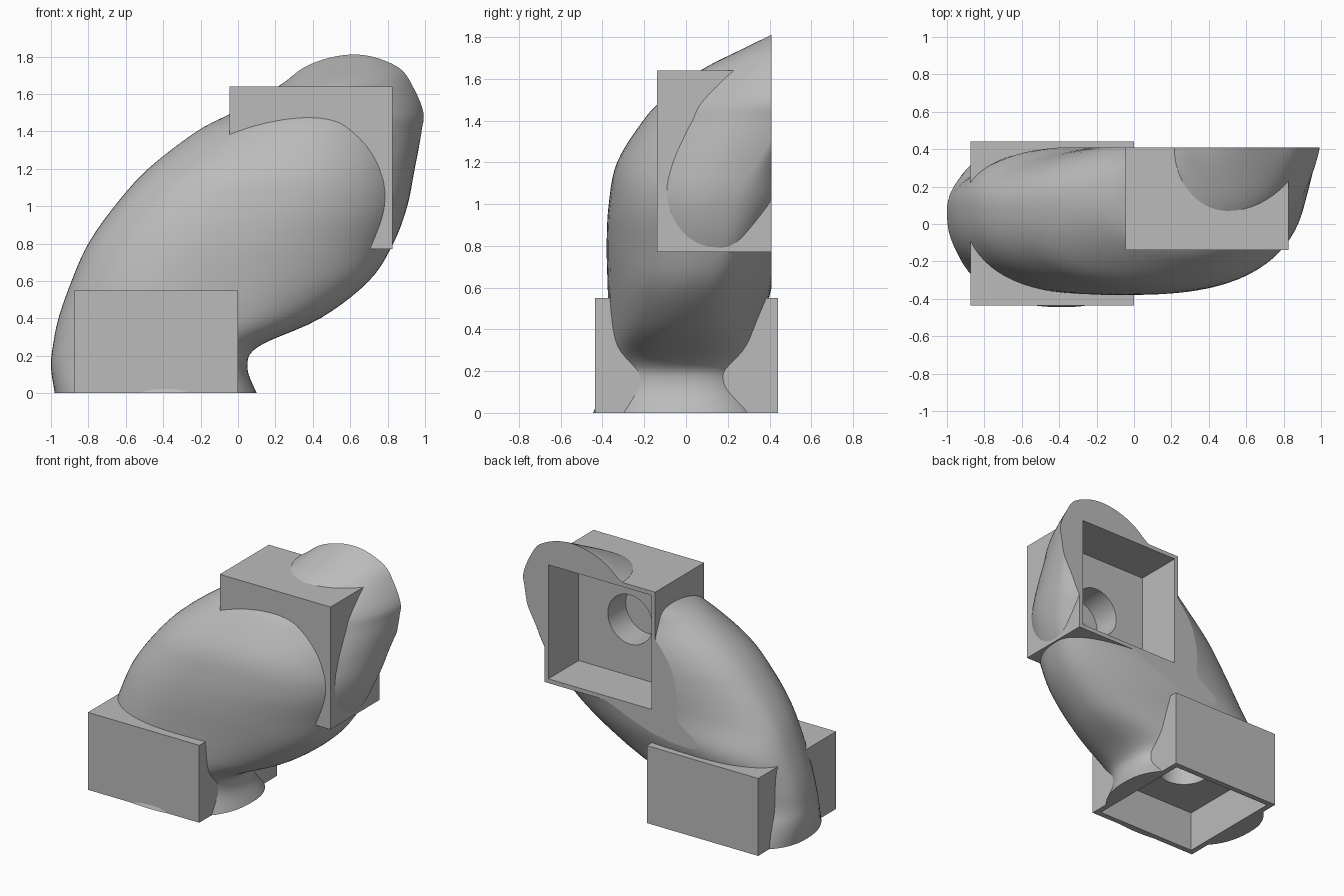
import bpy, bmesh
from math import sin, cos, pi, radians
from mathutils import Vector

default = bpy.data.objects.get("Cube")
if default:
    bpy.data.objects.remove(default, do_unlink=True)

# single material
grey = bpy.data.materials.new("plain_grey")
grey.use_nodes = True
colour = (0.5, 0.5, 0.5, 1)
grey.diffuse_color = colour
grey.node_tree.nodes["Principled BSDF"].inputs["Base Color"].default_value = colour


def add_object(name, bm, helper=True):
    """Turn a bmesh into a linked object."""
    bmesh.ops.recalc_face_normals(bm, faces=bm.faces)
    mesh = bpy.data.meshes.new(name)
    bm.to_mesh(mesh)
    bm.free()
    mesh.materials.append(grey)
    obj = bpy.data.objects.new(name, mesh)
    obj.hide_render = helper
    bpy.context.collection.objects.link(obj)
    return obj


def box(name, low, high):
    """Box between two opposite corners."""
    low, high = Vector(low), Vector(high)
    bm = bmesh.new()
    bmesh.ops.create_cube(bm, size=1)
    bmesh.ops.scale(bm, vec=high - low, verts=bm.verts)
    bmesh.ops.translate(bm, vec=(low + high) / 2, verts=bm.verts)
    return add_object(name, bm)


def cylinder(name, start, end, radius):
    """Round bar between two points."""
    start, end = Vector(start), Vector(end)
    axis = end - start
    bm = bmesh.new()
    bmesh.ops.create_cone(bm, cap_ends=True, segments=48, radius1=radius,
                          radius2=radius, depth=axis.length)
    bmesh.ops.rotate(bm, cent=(0, 0, 0), verts=bm.verts,
                     matrix=Vector((0, 0, 1)).rotation_difference(axis).to_matrix())
    bmesh.ops.translate(bm, vec=(start + end) / 2, verts=bm.verts)
    return add_object(name, bm)


def smooth_between(a, b, c, d, t):
    """Catmull-Rom blend between rows b and c."""
    return [(2 * q + (r - p) * t + (2 * p - 5 * q + 4 * r - s) * t ** 2
             + (3 * q - p - 3 * r + s) * t ** 3) / 2
            for p, q, r, s in zip(a, b, c, d)]


def combine(target, other, operation):
    """Apply one boolean and drop the helper."""
    mod = target.modifiers.new(operation.lower(), "BOOLEAN")
    mod.operation, mod.solver, mod.object = operation, "EXACT", other
    bpy.context.view_layer.objects.active = target
    bpy.ops.object.modifier_apply(modifier=mod.name)
    bpy.data.objects.remove(other, do_unlink=True)


# body slices: height, then x and y of the left, right, front and back extremes
SLICES = [
    (-.06, -.97, .05, .13, .02, -.38, -.46, -.45, .46),
    (0, -.98, .05, .1, .02, -.38, -.445, -.45, .445),
    (.14, -1, .06, .05, 0, -.32, -.385, -.5, .37),
    (.25, -.99, .07, .11, 0, -.31, -.37, -.45, .34),
    (.4, -.96, .09, .44, .04, -.28, -.37, -.42, .35),
    (.6, -.89, .09, .7, .09, -.2, -.375, -.3, .41),
    (.8, -.8, .08, .83, .17, -.05, -.38, .14, .426),
    (1, -.66, .08, .905, .21, .1, -.37, .55, .475),
    (1.2, -.48, .09, .945, .34, .22, -.33, .59, .5),
    (1.4, -.22, .12, .985, .48, .33, -.205, .66, .54),
    (1.5, -.03, .22, 1.012, .59, .4, -.11, .68, .64),
    (1.64, .215, .41, .99, .7, .5, .07, .62, .74),
    (1.74, .345, .45, .92, .6, .58, .265, .63, .7),
    (1.83, .5, .55, .77, .57, .63, .45, .64, .68),
]
SIDES, STEPS = 72, 5

rows = []
for i in range(len(SLICES) - 1):
    a, d = SLICES[max(i - 1, 0)], SLICES[min(i + 2, len(SLICES) - 1)]
    rows += [smooth_between(a, SLICES[i], SLICES[i + 1], d, k / STEPS)
             for k in range(STEPS)]
rows.append(SLICES[-1])

# swept body lofted through the slices, fuller than an ellipse low down
bm = bmesh.new()
rings = []
for z, xl, yl, xr, yr, xf, yf, xb, yb in rows:
    power = .87 + .13 * min(max((z - 1.1) / .3, 0), 1)
    ring = []
    for k in range(SIDES):
        c, s = cos(2 * pi * k / SIDES), sin(2 * pi * k / SIDES)
        side_x, side_y = (xr, yr) if c > 0 else (xl, yl)
        end_x, end_y = (xb, yb) if s > 0 else (xf, yf)
        ring.append(bm.verts.new((end_x + (side_x - end_x) * abs(c) ** power,
                                  side_y + (end_y - side_y) * abs(s) ** power, z)))
    rings.append(ring)
for low, high in zip(rings, rings[1:]):
    for k in range(SIDES):
        n = (k + 1) % SIDES
        bm.faces.new((low[k], low[n], high[n], high[k]))
bm.faces.new(rings[0][::-1])
bm.faces.new(rings[-1])
duct = add_object("elbow_duct", bm, helper=False)

# upper socket and the flat flange behind it
combine(duct, box("upper_socket", (-.045, -.14, .77), (.825, .8, 1.64)), "UNION")
combine(duct, box("back_cut", (-2, .41, -1), (2, 2, 3)), "DIFFERENCE")

# lower socket and the flat foot
combine(duct, box("lower_socket", (-.875, -.435, -.05), (0, .44, .55)), "UNION")
combine(duct, box("floor_cut", (-2, -2, -1), (2, 2, 0)), "DIFFERENCE")

# openings and the round holes behind them
cutters = [
    box("lower_opening", (-.835, -.395, -.2), (-.04, .4, .29)),
    box("upper_opening", (-.015, .07, .8), (.795, .6, 1.61)),
    cylinder("lower_hole", (-.44, 0, .2), (-.44, 0, .55), .17),
    cylinder("upper_hole", (.39, .2, 1.2), (.39, -.13, 1.2), .175),
]
for cutter in cutters:
    combine(duct, cutter, "DIFFERENCE")

# smooth body, flat socket faces
bpy.ops.object.select_all(action="DESELECT")
duct.select_set(True)
bpy.context.view_layer.objects.active = duct
bpy.ops.object.shade_smooth_by_angle(angle=radians(32))
for face in duct.data.polygons:
    if max(abs(v) for v in face.normal) > .99999:
        face.use_smooth = False
